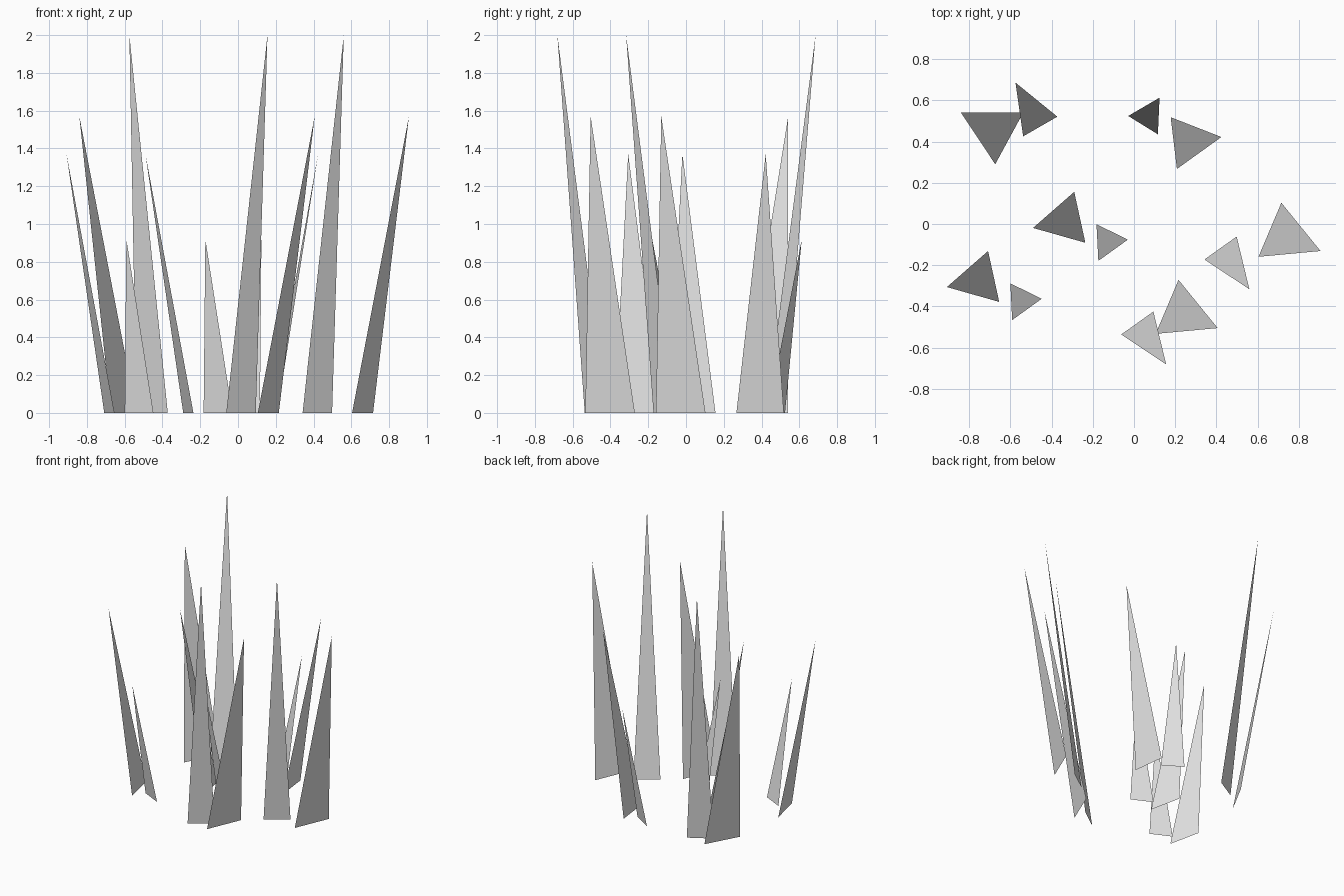
import bpy
from math import radians
from mathutils import Matrix, Vector

cube = bpy.data.objects.get("Cube")
if cube:
    bpy.data.objects.remove(cube, do_unlink=True)

# One neutral colour for every blade
grey = bpy.data.materials.new("pale_grey")
grey.use_nodes = True
grey.diffuse_color = (0.8, 0.8, 0.8, 1)
shader = next(n for n in grey.node_tree.nodes if n.type == "BSDF_PRINCIPLED")
shader.inputs["Base Color"].default_value = (0.8, 0.8, 0.8, 1)


def make_blade_mesh(name, height, left_foot, right_foot):
    """A flat, pointed blade: its tip is above the origin, its feet on the ground."""
    mesh = bpy.data.meshes.new(name)
    corners = [(0, 0, height), (*right_foot, 0), (*left_foot, 0)]
    mesh.from_pydata(corners, [], [(0, 1, 2)])
    mesh.materials.append(grey)
    mesh.update()
    return mesh


# Each tuft has the same four blades; the back tuft is turned around
tuft_turns = {"front": 0, "middle": 0, "back": radians(174.5)}

# Blade kind: height, feet relative to the tip, tip position in each tuft
blades = {
    "tallest_blade": (2.0, (-0.218, 0.145), (-0.062, 0.256),
                      [(0.156, -0.681), (0.56, -0.317), (-0.575, 0.686)]),
    "wide_blade": (1.57, (-0.301, -0.028), (-0.19, 0.234),
                   [(0.406, -0.505), (0.905, -0.131), (-0.84, 0.541)]),
    "leaning_blade": (1.37, (0.2, 0.175), (0.254, -0.072),
                      [(-0.908, -0.306), (-0.49, -0.019), (0.424, 0.422)]),
    "short_blade": (0.92, (-0.009, 0.178), (0.143, 0.103),
                    [(-0.591, -0.466), (-0.173, -0.179), (0.124, 0.613)]),
}

# Place the blades of every tuft
for kind, (height, left_foot, right_foot, tips) in blades.items():
    mesh = make_blade_mesh(kind, height, left_foot, right_foot)
    for (tuft, turn), tip in zip(tuft_turns.items(), tips):
        blade = bpy.data.objects.new(f"{tuft}_{kind}", mesh)
        place = Matrix.Translation(Vector((*tip, 0)))
        blade.matrix_world = place @ Matrix.Rotation(turn, 4, "Z")
        bpy.context.collection.objects.link(blade)
